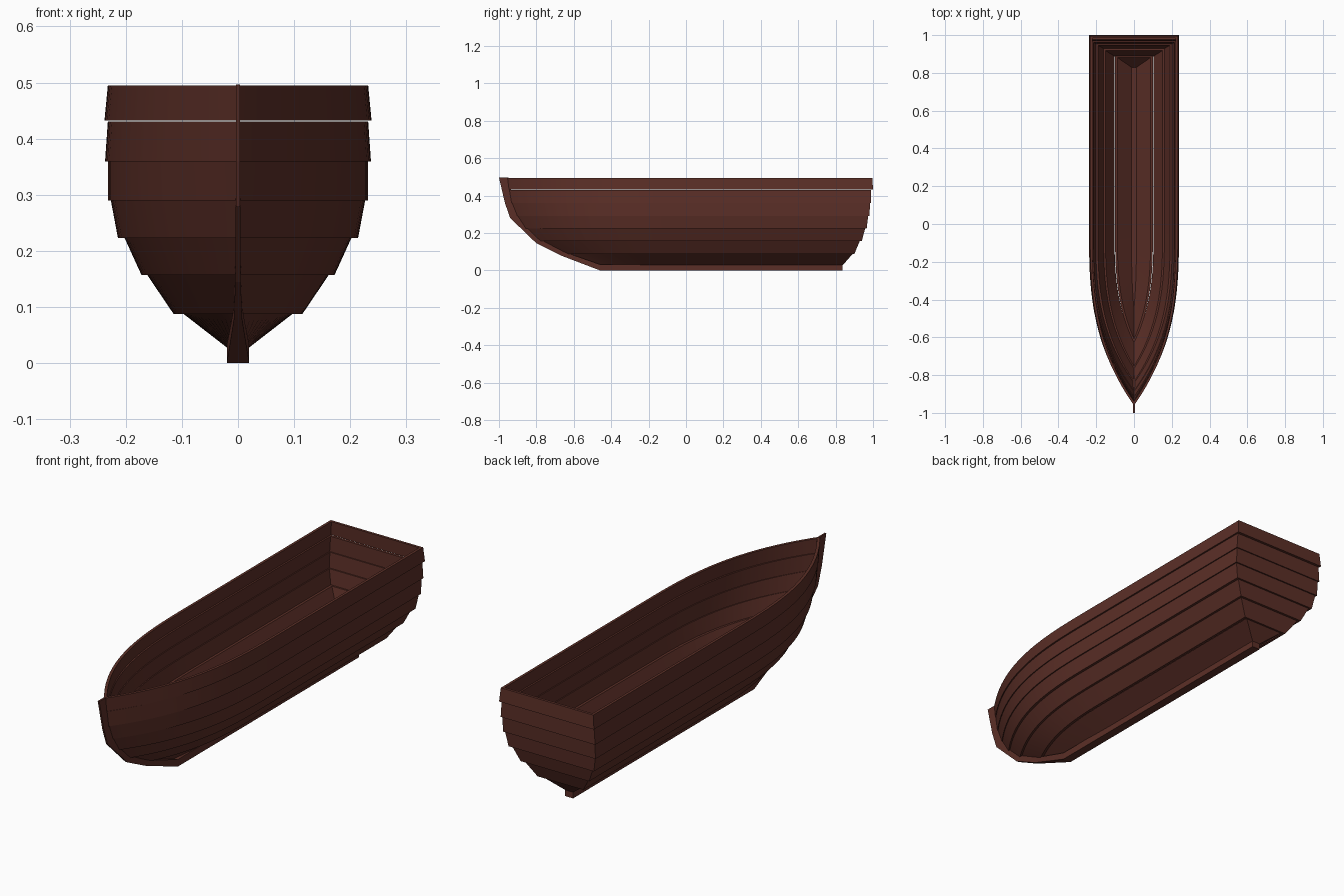
import bpy, bmesh

if "Cube" in bpy.data.objects:
    bpy.data.objects.remove(bpy.data.objects["Cube"])

wood = bpy.data.materials.new("dark_red_brown_wood")
wood.diffuse_color = (0.105, 0.028, 0.020, 1)
wood.use_nodes = True
wood.node_tree.nodes["Principled BSDF"].inputs["Base Color"].default_value = wood.diffuse_color

T = 0.012          # plank thickness
SHOULDER = -0.05   # where the sides start curving in to the bow
N = 20             # samples along each bow curve


def outline(z, w, bow, stern):
    """Closed plan outline of the hull: pointed bow, straight sides, square stern."""
    half = []
    for i in range(N + 1):
        s = (i / N) ** 1.2
        half.append((w * (1 - (1 - s) ** 2.8), bow + (SHOULDER - bow) * s, z))
    half += [(w, 0.4, z), (w, stern, z)]
    return half + [(0, stern, z)] + [(-x, y, z) for x, y, z in reversed(half[1:])]


def loft(name, rings, closed, smooth):
    """Skin a list of equal rings; closed joins the last ring to the first."""
    bm = bmesh.new()
    vs = [[bm.verts.new(p) for p in r] for r in rings]
    n = len(vs[0])
    for a in range(len(vs) if closed else len(vs) - 1):
        r, q = vs[a], vs[(a + 1) % len(vs)]
        for i in range(n):
            j = (i + 1) % n
            bm.faces.new((r[i], r[j], q[j], q[i]))
    if not closed:
        bm.faces.new(vs[0])
        bm.faces.new(vs[-1])
    bmesh.ops.recalc_face_normals(bm, faces=bm.faces)
    me = bpy.data.meshes.new(name)
    bm.to_mesh(me)
    bm.free()
    me.materials.append(wood)
    ob = bpy.data.objects.new(name, me)
    bpy.context.collection.objects.link(ob)
    if smooth:
        bpy.ops.object.select_all(action='DESELECT')
        ob.select_set(True)
        bpy.context.view_layer.objects.active = ob
        bpy.ops.object.shade_smooth_by_angle(angle=0.5)
    return ob


# Overlapping planks: (z, half width, bow y, stern y) at bottom and top edges
planks = [
    ((.028, .020, -.46, .838), (.090, .100, -.63, .893)),
    ((.088, .115, -.645, .900), (.159, .163, -.775, .930)),
    ((.157, .172, -.785, .940), (.225, .203, -.855, .958)),
    ((.223, .214, -.862, .966), (.292, .227, -.905, .974)),
    ((.290, .232, -.907, .980), (.361, .232, -.935, .985)),
    ((.359, .237, -.938, .990), (.431, .232, -.950, .990)),
    ((.4325, .238, -.952, 1.00), (.495, .232, -.960, .996)),
]
for k, (lo, hi) in enumerate(planks):
    inner = [(z, w - T, b + 1.8 * T, s - T) for z, w, b, s in (hi, lo)]
    loft(f"hull_plank_{k + 1}", [outline(*p) for p in (lo, hi, *inner)], True, True)

# Keel and stem: outer y, z, inner y, z, half width
spine = [
    (-1.0, .497, -.95, .497, .004),
    (-.968, .36, -.92, .36, .004),
    (-.94, .28, -.89, .30, .004),
    (-.80, .145, -.775, .165, .005),
    (-.67, .08, -.655, .10, .007),
    (-.46, 0, -.46, .032, .02),
    (.838, 0, .838, .032, .02),
]
loft("keel_and_stem",
     [[(-h, yo, zo), (h, yo, zo), (h, yi, zi), (-h, yi, zi)] for yo, zo, yi, zi, h in spine],
     False, False)
